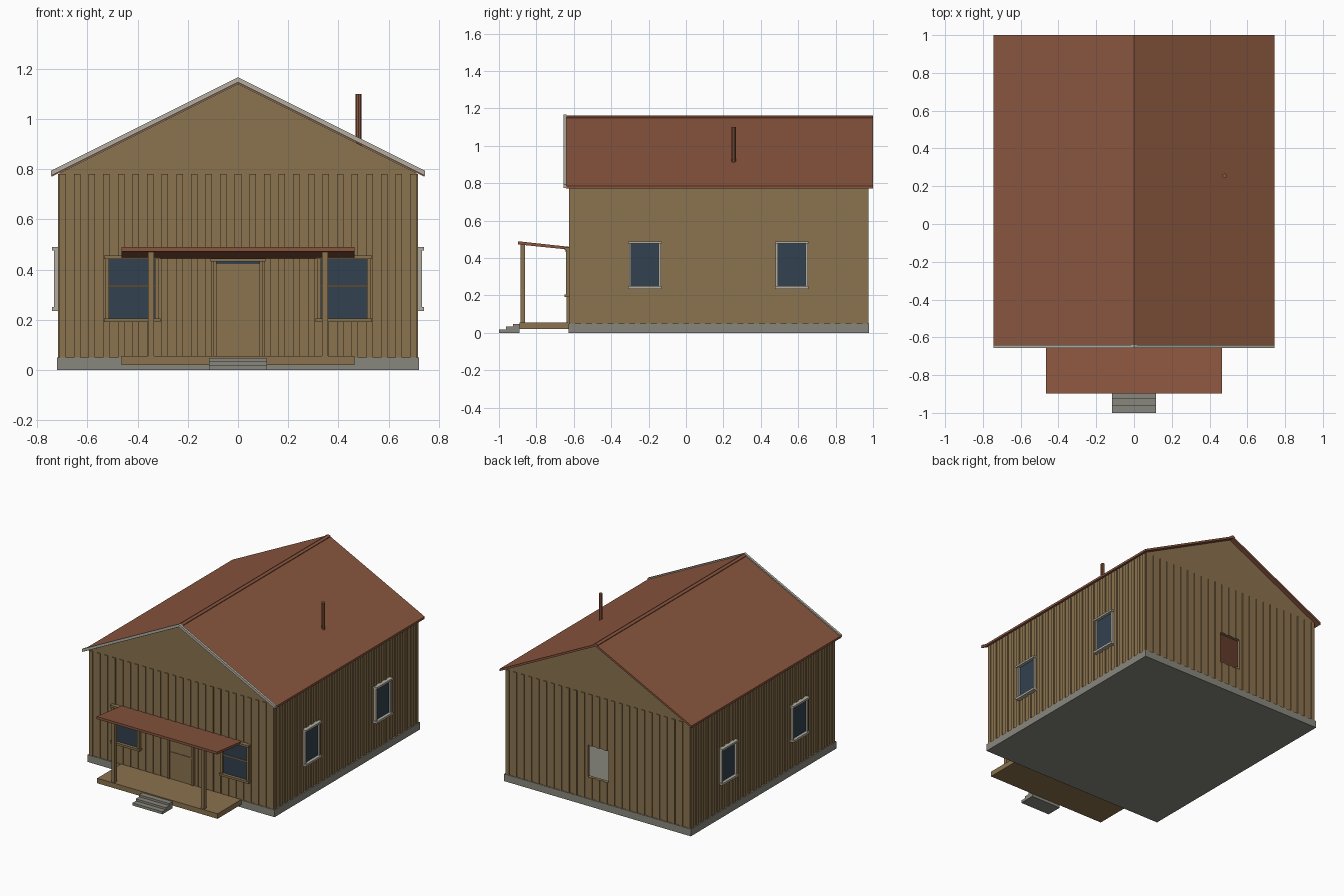
import bpy, bmesh
from mathutils import Vector

if "Cube" in bpy.data.objects:
    bpy.data.objects.remove(bpy.data.objects["Cube"])


def material(name, rgb):
    m = bpy.data.materials.new(name)
    m.diffuse_color = [(c / 255 / 12.92 if c < 11 else ((c / 255 + 0.055) / 1.055) ** 2.4) for c in rgb] + [1]
    m.use_nodes = True
    m.node_tree.nodes["Principled BSDF"].inputs["Base Color"].default_value = m.diffuse_color
    return m


WOOD = material("tan wood", (139, 115, 78))
ROOF = material("rust red roofing", (138, 86, 63))
TRIM = material("pale trim", (178, 174, 160))
STONE = material("grey concrete", (137, 135, 125))
GLASS = material("dark blue glass", (50, 65, 78))


def finish(name, bm, mat):
    bmesh.ops.recalc_face_normals(bm, faces=bm.faces)
    me = bpy.data.meshes.new(name)
    bm.to_mesh(me)
    bm.free()
    me.materials.append(mat)
    ob = bpy.data.objects.new(name, me)
    bpy.context.collection.objects.link(ob)
    return ob


def boxes(name, mat, items):
    """One object from boxes given as (x0, x1, y0, y1, z0, z1)."""
    bm = bmesh.new()
    for x0, x1, y0, y1, z0, z1 in items:
        vs = bmesh.ops.create_cube(bm, size=1)["verts"]
        for v in vs:
            v.co = Vector((x1 if v.co.x > 0 else x0, y1 if v.co.y > 0 else y0, z1 if v.co.z > 0 else z0))
    return finish(name, bm, mat)


def prism(name, mat, pts, a, b, axis="y"):
    """Extrude an (x,z) profile along y, or a (y,z) profile along x."""
    bm = bmesh.new()
    place = (lambda p, t: (p[0], t, p[1])) if axis == "y" else (lambda p, t: (t, p[0], p[1]))
    face = bm.faces.new([bm.verts.new(place(p, a)) for p in pts])
    new = bmesh.ops.extrude_face_region(bm, geom=[face])["geom"]
    shift = Vector((0, b - a, 0)) if axis == "y" else Vector((b - a, 0, 0))
    bmesh.ops.translate(bm, vec=shift, verts=[g for g in new if isinstance(g, bmesh.types.BMVert)])
    return finish(name, bm, mat)


def chevron(top, half, thick, slope=0.5):
    low = top - slope * half
    return [(-half, low), (0, top), (half, low), (half, low - thick), (0, top - thick), (-half, low - thick)]


W, F, B, T = 0.712, -0.619, 0.969, 0.02   # wall half width, front, back, thickness
EAVE = 0.785

# Foundation and hollow wall shell
boxes("foundation", STONE, [(-0.722, 0.722, -0.628, 0.978, 0, 0.05)])
gable = [(-W, 0.05), (W, 0.05), (W, EAVE), (0, 1.141), (-W, EAVE)]
prism("front_wall", WOOD, gable, F, F + T)
back = prism("back_wall", WOOD, gable, B - T, B)
for s, n in ((-1, "left"), (1, "right")):
    x0, x1 = sorted((s * W, s * (W - T)))
    boxes(n + "_wall", WOOD, [(x0, x1, F + T, B - T, 0.05, EAVE)])

# Open hole in the back wall
cutter = boxes("back_opening_cutter", WOOD, [(-0.08, 0.08, B - 0.1, B + 0.1, 0.2, 0.42)])
cutter.hide_render = True
cutter.hide_viewport = True
cutter.display_type = "WIRE"
mod = back.modifiers.new("opening", "BOOLEAN")
mod.operation = "DIFFERENCE"
mod.object = cutter
mod.solver = "EXACT"

# Vertical battens on every wall
BT, BW, TOP = 0.006, 0.013, 0.78
n = 25
xs = [-0.699 + 1.398 * i / (n - 1) for i in range(n)]
boxes("front_battens", WOOD, [(x - BW, x + BW, F - BT, F, 0.05, TOP) for x in xs])
rear = []
for x in xs:
    spans = [(0.05, 0.2), (0.42, TOP)] if abs(x) < 0.093 else [(0.05, TOP)]
    rear += [(x - BW, x + BW, B, B + BT, a, b) for a, b in spans]
boxes("back_battens", WOOD, rear)
ys = [F + 0.013 + (B - F - 0.026) * i / 27 for i in range(28)]
for s, n in ((-1, "left"), (1, "right")):
    x0, x1 = sorted((s * W, s * (W + BT)))
    boxes(n + "_battens", WOOD, [(x0, x1, y - BW, y + BW, 0.05, TOP) for y in ys])

# Main roof, ridge cap, front bargeboard, stove pipe
prism("roof", ROOF, chevron(1.157, 0.743, 0.015), -0.642, 1.0)
prism("ridge_cap", ROOF, chevron(1.162, 0.016, 0.006), -0.642, 1.0)
prism("front_bargeboard", TRIM, chevron(1.166, 0.745, 0.02), -0.656, -0.64)
bm = bmesh.new()
bmesh.ops.create_cone(bm, cap_ends=True, segments=10, radius1=0.0125, radius2=0.0125, depth=0.22)
bmesh.ops.translate(bm, vec=(0.48, 0.255, 0.99), verts=bm.verts)
finish("stove_pipe", bm, ROOF)

# Side windows with pale frames
for s, side in ((-1, "left"), (1, "right")):
    def out(a, b):
        return tuple(sorted((s * a, s * b)))
    for y, where in ((-0.22, "front"), (0.565, "rear")):
        name = f"{side}_{where}_window"
        boxes(name + "_glass", GLASS, [(*out(W, 0.721), y - 0.08, y + 0.08, 0.245, 0.48)])
        frame = [(*out(W, 0.733), y + a, y + b, 0.25, 0.476) for a, b in ((-0.086, -0.073), (0.073, 0.086))]
        frame += [(*out(W, 0.742), y - 0.09, y + 0.09, a, b) for a, b in ((0.235, 0.25), (0.476, 0.489))]
        boxes(name + "_frame", TRIM, frame)

# Front windows with wooden frames and a middle sash bar
for s, side in ((-1, "left"), (1, "right")):
    c = s * 0.422
    boxes(f"front_{side}_glass", GLASS, [(c - 0.1, c + 0.1, -0.629, F, 0.2, 0.445)])
    frame = [(c + a, c + b, -0.642, F, 0.205, 0.442) for a, b in ((-0.107, -0.092), (0.092, 0.107))]
    frame += [(c - 0.113, c + 0.113, -0.65, F, a, b) for a, b in ((0.19, 0.205), (0.442, 0.456))]
    frame.append((c - 0.092, c + 0.092, -0.635, F, 0.331, 0.338))
    boxes(f"front_{side}_frame", WOOD, frame)

# Front door, narrow transom and casing
boxes("door", WOOD, [(-0.085, 0.085, -0.63, F, 0.055, 0.422), (-0.083, 0.083, -0.634, F, 0.236, 0.246)])
boxes("door_transom", GLASS, [(-0.085, 0.085, -0.629, F, 0.422, 0.434)])
boxes("door_casing", WOOD, [(-0.1, -0.085, -0.638, F, 0.055, 0.434), (0.085, 0.1, -0.638, F, 0.055, 0.434),
                            (-0.11, 0.11, -0.645, F, 0.432, 0.444)])

# Porch deck, posts, roof sloping back to the wall, steps
boxes("porch_deck", WOOD, [(-0.465, 0.465, -0.89, -0.628, 0.02, 0.055)])
for s, side in ((-1, "left"), (1, "right")):
    boxes(f"porch_{side}_post", WOOD, [(s * 0.346 - 0.012, s * 0.346 + 0.012, -0.885, -0.86, 0.055, 0.474)])
prism("porch_roof", ROOF, [(-0.897, 0.489), (-0.62, 0.459), (-0.62, 0.444), (-0.897, 0.472)], -0.465, 0.465, "x")
boxes("steps", STONE, [(-0.116, 0.116, -1.0 + 0.037 * i, -0.889, 0.016 * i, 0.018 + 0.0145 * i) for i in range(3)])
